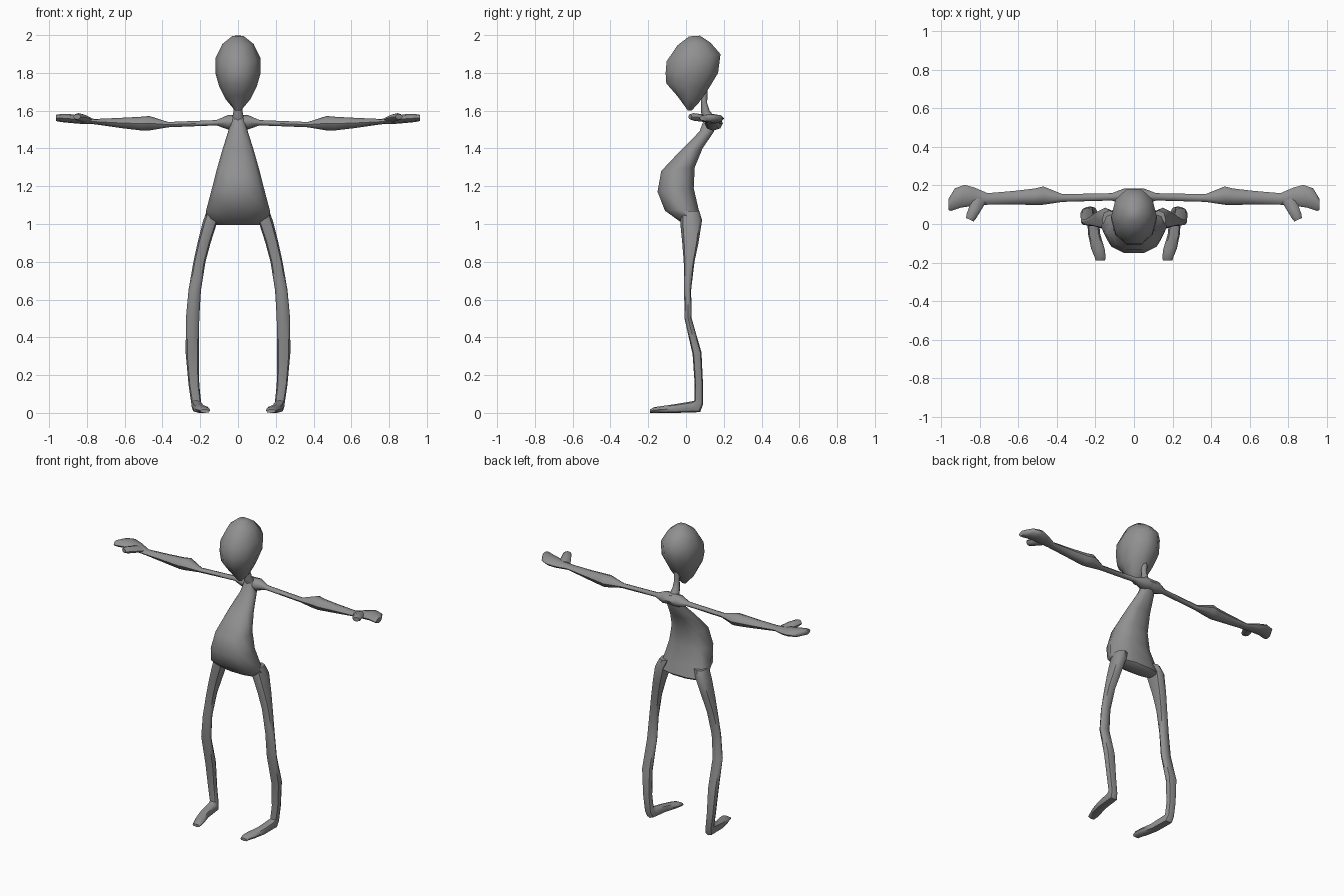
import bpy, bmesh, math
from mathutils import Vector

grey = bpy.data.materials.new("grey skin")
grey.diffuse_color = (0.28, 0.28, 0.28, 1)


def loft(name, rings, sides=8, power=1.0, mirror=False):
    """Skin closed rings given as (centre, half axis u, half axis v)."""
    bm = bmesh.new()
    loops = []
    for c, u, v in rings:
        loop = []
        for i in range(sides):
            a = 2 * math.pi * i / sides
            cs, sn = math.cos(a), math.sin(a)
            cs = math.copysign(abs(cs) ** power, cs) if abs(cs) > 1e-6 else 0
            sn = math.copysign(abs(sn) ** power, sn) if abs(sn) > 1e-6 else 0
            loop.append(bm.verts.new(c + u * cs + v * sn))
        loops.append(loop)
    for a, b in zip(loops, loops[1:]):
        for i in range(sides):
            j = (i + 1) % sides
            bm.faces.new((a[i], a[j], b[j], b[i]))
    bm.faces.new(loops[0])
    bm.faces.new(loops[-1])
    bmesh.ops.recalc_face_normals(bm, faces=bm.faces)
    me = bpy.data.meshes.new(name)
    bm.to_mesh(me)
    bm.free()
    me.materials.append(grey)
    ob = bpy.data.objects.new(name, me)
    bpy.context.collection.objects.link(ob)
    if mirror:
        ob.modifiers.new("mirror", "MIRROR").use_mirror_merge = False
    bpy.ops.object.select_all(action="DESELECT")
    ob.select_set(True)
    bpy.context.view_layer.objects.active = ob
    bpy.ops.object.shade_smooth_by_angle(angle=math.radians(50))
    return ob


def side_ring(x0, x1, yf, zf, yb, zb):
    """Ring spanning x0..x1 between a front and a back point of the side profile."""
    f, b = Vector((0, yf, zf)), Vector((0, yb, zb))
    return (f + b) / 2 + Vector(((x0 + x1) / 2, 0, 0)), Vector(((x1 - x0) / 2, 0, 0)), (b - f) / 2


def arm_ring(x, y0, y1, z0, z1, skew=0.0):
    """Ring across the arm at x, optionally leaning along x."""
    return (Vector((x, (y0 + y1) / 2, (z0 + z1) / 2)),
            Vector((skew, (y1 - y0) / 2, 0)), Vector((0, 0, (z1 - z0) / 2)))


# head: pointed chin, broad crown
loft("head", [side_ring(-w, w, *p) for w, *p in (
    (.015, .01, 1.60, .03, 1.60), (.065, -.05, 1.68, .07, 1.64),
    (.100, -.11, 1.745, .125, 1.715), (.120, -.115, 1.80, .177, 1.80),
    (.118, -.11, 1.86, .19, 1.90), (.083, -.05, 1.945, .135, 1.96),
    (.03, .015, 1.993, .075, 1.997))], sides=10)

# neck
loft("neck", [side_ring(-w, w, *p) for w, *p in (
    (.022, .065, 1.74, .115, 1.74), (.018, .08, 1.65, .112, 1.64),
    (.024, .08, 1.59, .125, 1.60), (.035, .10, 1.53, .165, 1.55))])

# torso: narrow chest widening into a round belly
loft("torso", [side_ring(-w, w, *p) for w, *p in (
    (.03, .10, 1.57, .165, 1.57), (.052, .07, 1.49, .15, 1.49),
    (.082, -.03, 1.39, .09, 1.40), (.112, -.135, 1.28, .05, 1.30),
    (.140, -.155, 1.17, .045, 1.19), (.168, -.115, 1.07, .07, 1.08),
    (.172, -.03, 1.01, .085, 1.01), (.12, -.01, 0.995, .07, 0.995))], sides=10, power=.85)

# legs running on into the feet
loft("leg_with_foot", [side_ring(*r) for r in (
    (.09, .165, -.03, 1.07, .07, 1.07), (.11, .187, -.03, 1.00, .085, 1.02),
    (.145, .214, -.02, .90, .066, .90), (.172, .236, -.012, .80, .045, .80),
    (.196, .262, -.01, .65, .027, .65), (.205, .276, -.008, .50, .030, .50),
    (.207, .277, .035, .31, .082, .32), (.205, .262, .046, .15, .09, .15),
    (.195, .248, .045, .065, .09, .045), (.185, .245, .025, .06, .075, .004),
    (.175, .238, -.06, .046, -.05, 0), (.152, .222, -.13, .036, -.13, 0),
    (.147, .205, -.17, .03, -.17, 0), (.15, .20, -.19, .018, -.19, 0))],
    power=.8, mirror=True)

# arms: shoulder, thin upper arm, thick forearm, flat hand
loft("arm_with_hand", [arm_ring(*r) for r in (
    (0, .10, .185, 1.505, 1.575), (.05, .10, .185, 1.50, 1.578),
    (.115, .122, .16, 1.522, 1.55), (.37, .115, .155, 1.512, 1.54),
    (.47, .10, .195, 1.495, 1.572), (.51, .098, .185, 1.495, 1.568),
    (.62, .102, .172, 1.508, 1.562), (.76, .10, .16, 1.528, 1.556),
    (.83, .095, .19, 1.53, 1.572), (.89, .085, .203, 1.535, 1.582, -.01),
    (.94, .068, .185, 1.54, 1.582, -.01), (.963, .072, .13, 1.545, 1.578))],
    mirror=True)

# thumbs pointing forward from the palm
side = Vector((.026, .012, 0))
loft("thumb", [(Vector(c), side * s, Vector((0, 0, h))) for c, s, h in (
    ((.805, .13, 1.552), 1.4, .016), ((.825, .08, 1.562), 1.1, .02),
    ((.845, .04, 1.567), .95, .02), ((.852, .022, 1.568), .75, .014))], mirror=True)
